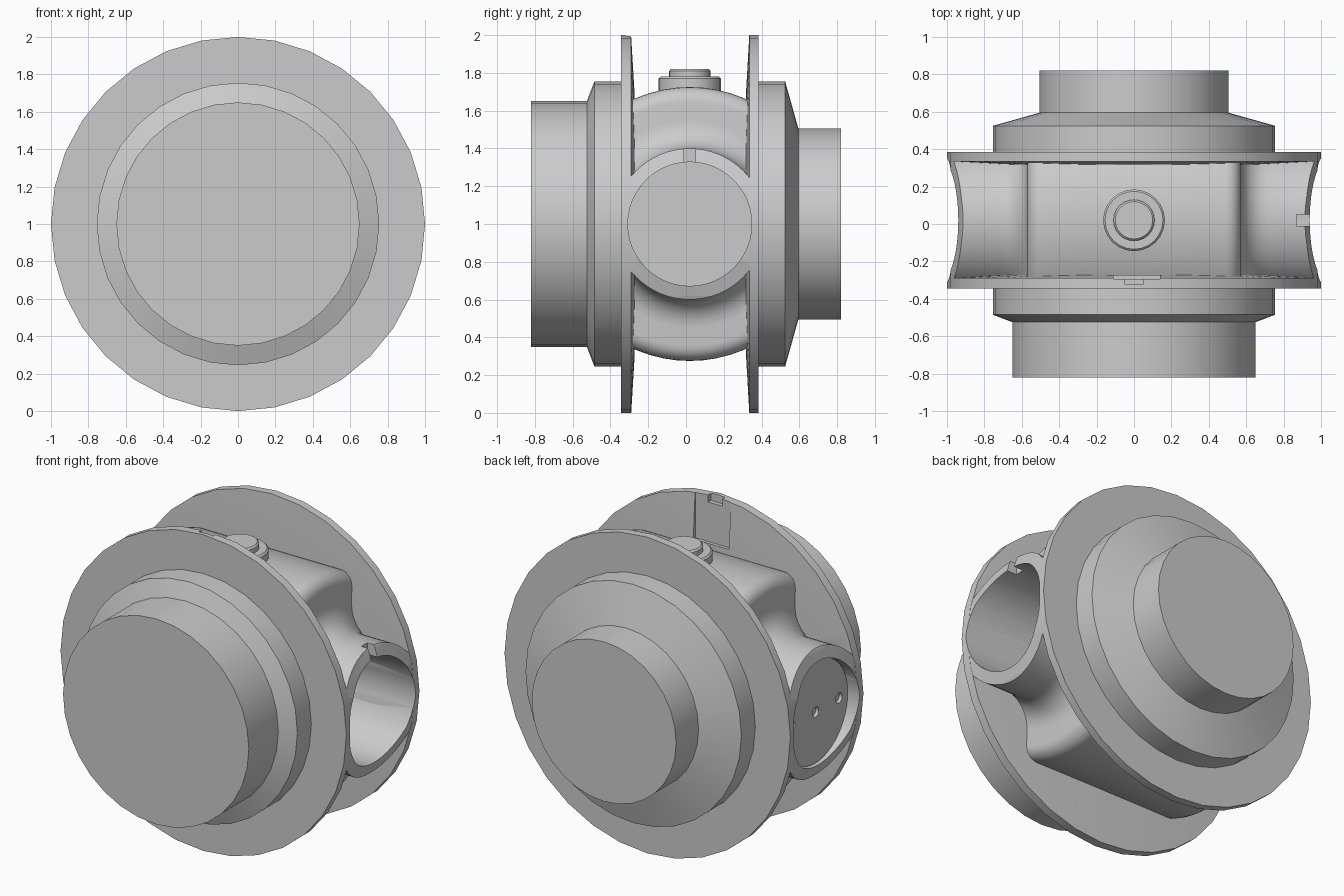
import bpy, bmesh
from math import sin, cos, pi, radians
from mathutils import Matrix, Vector

cube = bpy.data.objects.get("Cube")
if cube:
    bpy.data.objects.remove(cube, do_unlink=True)

grey = bpy.data.materials.new("plain_grey")
grey.use_nodes = True
colour = (0.6, 0.6, 0.6, 1)
grey.diffuse_color = colour
grey.node_tree.nodes["Principled BSDF"].inputs["Base Color"].default_value = colour

MID = 0.02      # middle of the gap between the flanges, along y
HUB = Vector((0, 0, 1))
BORE = Vector((0, MID, 1))


def finish(name, bm):
    bmesh.ops.recalc_face_normals(bm, faces=bm.faces)
    mesh = bpy.data.meshes.new(name)
    bm.to_mesh(mesh)
    bm.free()
    mesh.materials.append(grey)
    ob = bpy.data.objects.new(name, mesh)
    bpy.context.collection.objects.link(ob)
    return ob


def lathe(name, profile, axis, centre, segs=32):
    """Solid of revolution from (position along axis, radius) points."""
    bm = bmesh.new()
    rings = []
    for t, r in profile:
        ring = []
        for i in range(segs):
            a = 2 * pi * i / segs
            u, v = r * cos(a), r * sin(a)
            co = {"x": (t, u, v), "y": (u, t, v), "z": (u, v, t)}[axis]
            ring.append(bm.verts.new(centre + Vector(co)))
        rings.append(ring)
    for a, b in zip(rings, rings[1:]):
        for i in range(segs):
            j = (i + 1) % segs
            bm.faces.new((a[i], a[j], b[j], b[i]))
    bm.faces.new(rings[0])
    bm.faces.new(rings[-1])
    return finish(name, bm)


def box(name, low, high):
    low, high = Vector(low), Vector(high)
    bm = bmesh.new()
    bmesh.ops.create_cube(bm, size=1, matrix=Matrix.Translation((low + high) / 2)
                          @ Matrix.Diagonal((*(high - low), 1)))
    return finish(name, bm)


def boolean(ob, tools, operation="DIFFERENCE"):
    for tool in tools:
        tool.hide_render = True
        mod = ob.modifiers.new(tool.name, "BOOLEAN")
        mod.operation, mod.object, mod.solver = operation, tool, "EXACT"
    graph = bpy.context.evaluated_depsgraph_get()
    mesh = bpy.data.meshes.new_from_object(ob.evaluated_get(graph))
    ob.modifiers.clear()
    ob.data = mesh


# Cutters: bore, cover recess, hollowed tube ends, key slots
bore = lathe("bore_cutter", [(-0.86, 0.328), (1.2, 0.328)], "x", BORE, 48)
recess = lathe("recess_cutter", [(-1.2, 0.328), (-0.9, 0.328)], "x", BORE, 48)
ends = [lathe("end_cutter", [(-1.2, 0.9), (1.2, 0.9)], "z",
              Vector((s * 1.845, MID, 1)), 96) for s in (-1, 1)]
key = box("key_cutter", (0.87, -0.01, 1.3), (1.1, 0.05, 1.5))
clip = lathe("clip_cutter", [(-0.31, 0.999), (0.35, 0.999)], "y", HUB)
notch = box("notch_cutter", (-0.05, -0.32, 1.95), (0.05, -0.2, 2.1))
panel = box("panel_cutter", (-0.11, -0.293, 1.7), (0.14, -0.2, 2.1))

# Cross barrel with rounded shoulders that sweep into the open tubes
half = [(0.49 + 0.08 * sin(a), 0.645 + 0.08 * cos(a))
        for a in (radians(15 * i) for i in range(7))]
half += [(0.72 - 0.15 * cos(a), 0.55 - 0.15 * sin(a))
         for a in (radians(15 * i) for i in range(7))]
half.append((1.1, 0.4))
profile = [(-x, r) for x, r in reversed(half)] + half
barrel = lathe("cross_barrel", profile, "x", BORE, 64)
boolean(barrel, [clip], "INTERSECT")
boolean(barrel, [bore, recess, *ends, key])

# Flanges with their stepped hubs
front = lathe("front_flange_and_hub", [
    (-0.82, 0.65), (-0.525, 0.65), (-0.485, 0.755), (-0.345, 0.755),
    (-0.345, 1), (-0.29, 1), (-0.272, 0.7)], "y", HUB)
back = lathe("back_flange_and_hub", [
    (0.318, 0.7), (0.335, 1), (0.385, 1), (0.385, 0.755),
    (0.525, 0.755), (0.595, 0.505), (0.82, 0.505)], "y", HUB)
boolean(front, [bore, recess, *ends, panel, notch])
boolean(back, [bore, recess, *ends])

# Round cover with three holes in the closed end
cover = lathe("end_cover", [(-0.92, 0.322), (-0.88, 0.322)], "x", BORE, 48)
holes = [lathe("hole_cutter", [(-1, 0.032), (-0.89, 0.032)], "x",
               BORE + Vector((0, 0.235 * k, 0)), 16) for k in (-1, 0, 1)]
boolean(cover, holes)

# Filler boss on top
boss = lathe("top_boss", [
    (1.66, 0.165), (1.77, 0.165), (1.78, 0.155), (1.78, 0.11),
    (1.81, 0.11), (1.82, 0.1)], "z", Vector((0, MID, 0)), 24)

for cutter in [bore, recess, *ends, key, clip, notch, panel, *holes]:
    bpy.data.objects.remove(cutter, do_unlink=True)

bpy.ops.object.select_all(action="DESELECT")
for part in (barrel, front, back, cover, boss):
    part.select_set(True)
bpy.context.view_layer.objects.active = barrel
bpy.ops.object.shade_smooth_by_angle(angle=radians(30))
